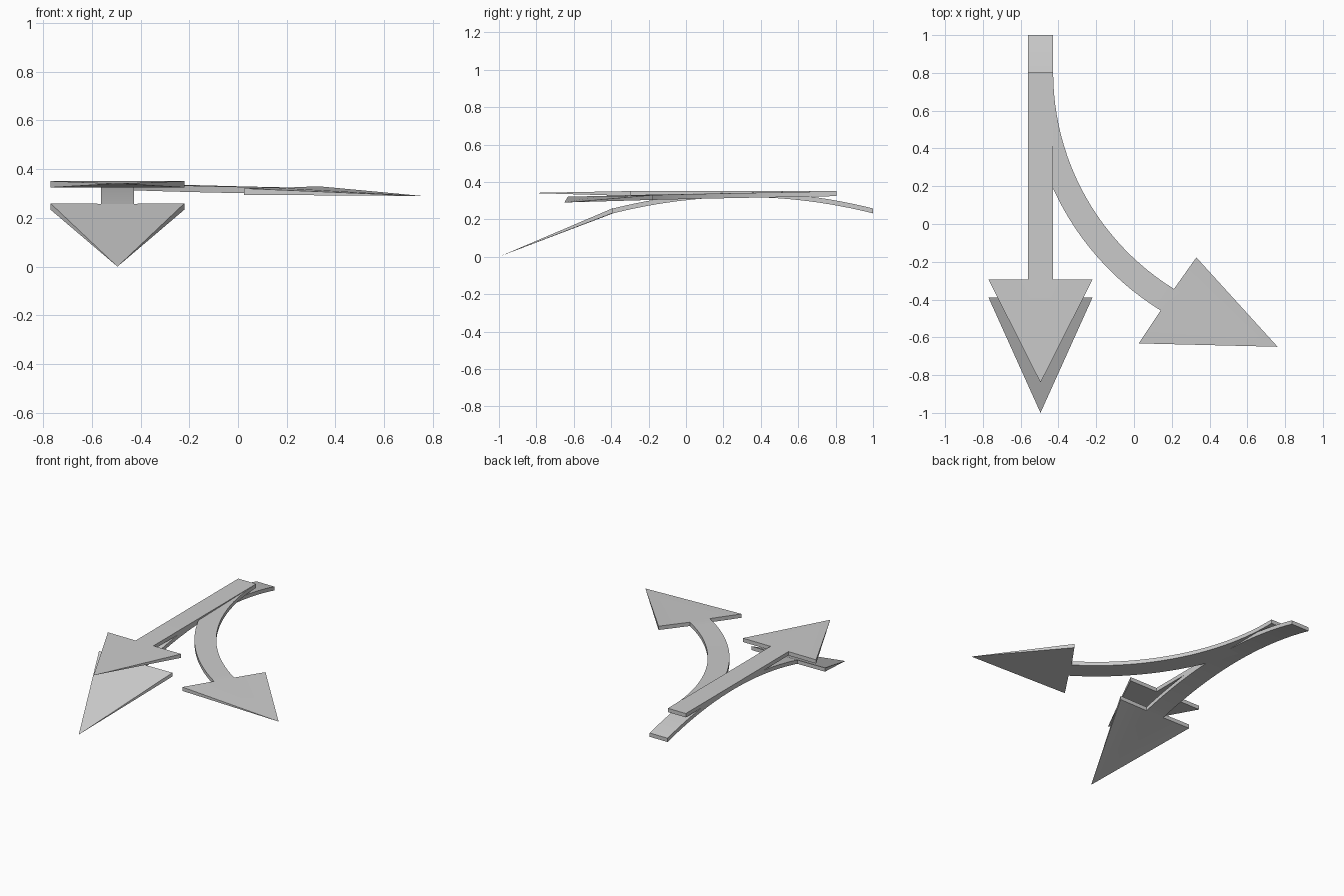
import bpy
import math
from mathutils import Vector

if "Cube" in bpy.data.objects:
    bpy.data.objects.remove(bpy.data.objects["Cube"])

H = 0.013  # half thickness of every arrow


def arrow(name, rails, wings, tip):
    """rails: (left, right) centre-plane points along the shaft;
    wings: left and right head corners; the head thins out to the tip."""
    verts, faces = [], []
    up = Vector((0, 0, H))
    # each row holds left top, left bottom, right bottom, right top
    for left, right in list(rails) + [wings]:
        l, r = Vector(left), Vector(right)
        verts += [l + up, l - up, r - up, r + up]
    verts.append(Vector(tip))
    n = len(rails)
    # shaft tube and its end cap
    faces.append((0, 1, 2, 3))
    for i in range(n - 1):
        a, b = 4 * i, 4 * i + 4
        for k in range(4):
            m = (k + 1) % 4
            faces.append((a + k, b + k, b + m, a + m))
    # head: back shoulders, sides, then top and bottom
    s, w, t = 4 * (n - 1), 4 * n, 4 * n + 1 + 3
    faces += [(w, w + 1, s + 1, s), (s + 3, s + 2, w + 2, w + 3)]
    faces += [(w, t, w + 1), (w + 2, t, w + 3)]
    faces += [(w, s, t), (s, s + 3, t), (s + 3, w + 3, t)]
    faces += [(s + 1, w + 1, t), (s + 2, s + 1, t), (w + 2, s + 2, t)]
    mesh = bpy.data.meshes.new(name)
    mesh.from_pydata([tuple(v) for v in verts], [], faces)
    mesh.update()
    ob = bpy.data.objects.new(name, mesh)
    bpy.context.collection.objects.link(ob)
    bpy.ops.object.select_all(action='DESELECT')
    ob.select_set(True)
    bpy.context.view_layer.objects.active = ob
    # consistent outward normals
    bpy.ops.object.mode_set(mode='EDIT')
    bpy.ops.mesh.select_all(action='SELECT')
    bpy.ops.mesh.normals_make_consistent(inside=False)
    bpy.ops.object.mode_set(mode='OBJECT')
    bpy.ops.object.shade_smooth_by_angle(angle=math.radians(8))
    return ob


XL, XR = -0.562, -0.428     # straight shaft edges
WL, WR, XC = -0.77, -0.22, -0.495
N = 24

# level straight arrow
Z = 0.338
arrow("straight_arrow",
      [((XR, y, Z), (XL, y, Z)) for y in (0.805, -0.295)],
      ((WR, -0.295, Z), (WL, -0.295, Z)), (XC, -0.84, 0.341))

# arrow arching down to the ground
rails = []
for i in range(N + 1):
    y = 1 - 1.39 * i / N
    u = (y - 0.305) / 0.695
    z = 0.245 + 0.087 * (1 - u * u)
    rails.append(((XR, y, z), (XL, y, z)))
arrow("descending_arrow", rails,
      ((WR, -0.39, 0.247), (WL, -0.39, 0.247)), (XC, -1.0, 0.0))

# arrow turning sideways along a circular arc
CX, CY = 0.92, 0.803
rails = []
for i in range(N + 1):
    t = i / N
    a = math.radians(58.3) * t
    z = 0.337 - 0.025 * t
    rails.append(tuple((CX - r * math.cos(a), CY - r * math.sin(a), z)
                       for r in (CX - XR, CX - XL)))
arrow("turning_arrow", rails,
      ((0.33, -0.177, 0.317), (0.025, -0.632, 0.308)), (0.76, -0.65, 0.29))
